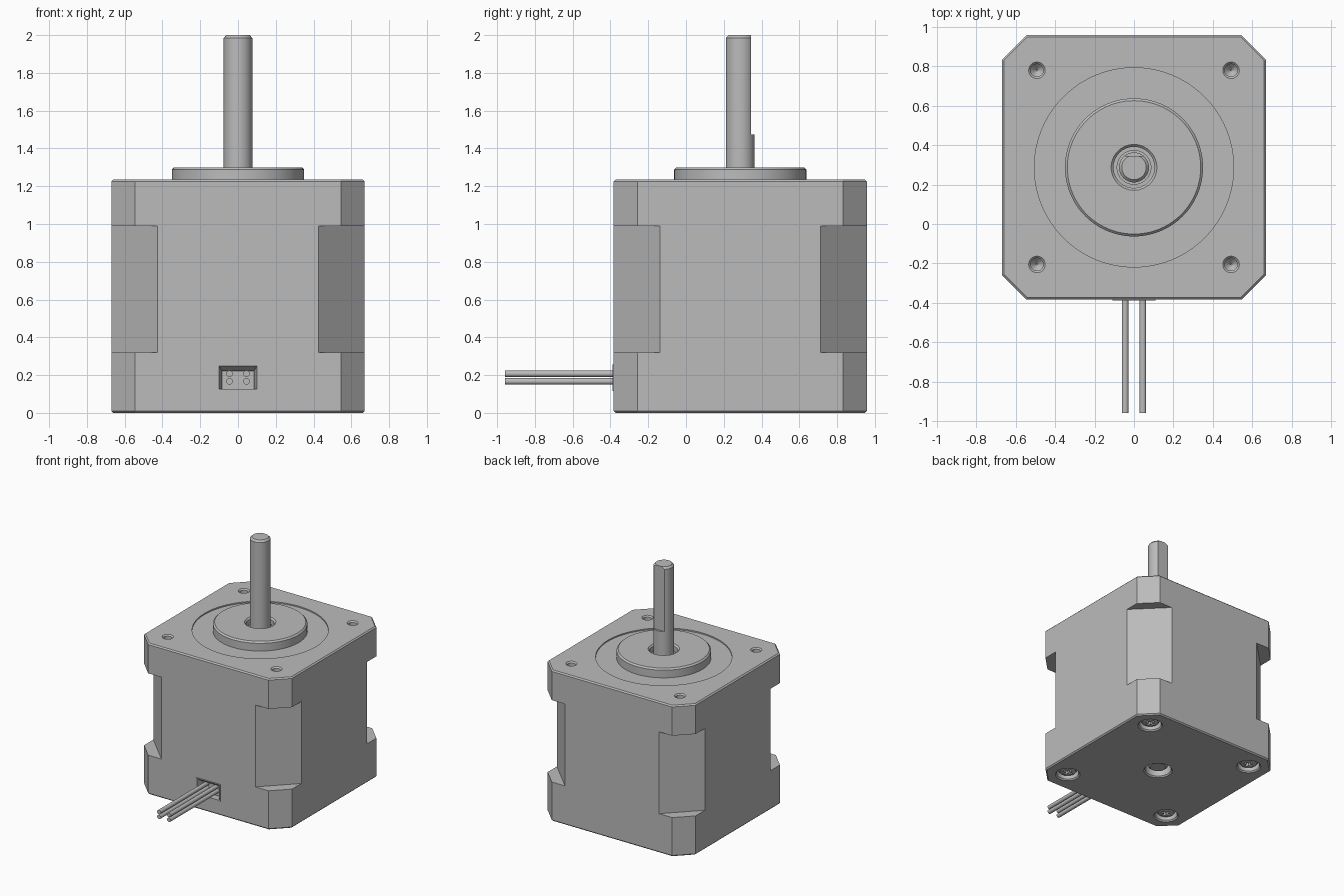
import bpy, bmesh, math
from mathutils import Matrix

cube = bpy.data.objects.get("Cube")
if cube:
    bpy.data.objects.remove(cube, do_unlink=True)

CY = 0.287      # y of the motor axis
HALF = 0.67     # half width of the housing
HOLE = 0.492    # screw offset from the axis

steel = bpy.data.materials.new("grey steel")
steel.use_nodes = True
steel.diffuse_color = (0.5, 0.5, 0.5, 1)
steel.node_tree.nodes["Principled BSDF"].inputs["Base Color"].default_value = (0.5, 0.5, 0.5, 1)


def finish(name, bm):
    bmesh.ops.recalc_face_normals(bm, faces=bm.faces)
    mesh = bpy.data.meshes.new(name)
    bm.to_mesh(mesh)
    bm.free()
    mesh.materials.append(steel)
    obj = bpy.data.objects.new(name, mesh)
    bpy.context.collection.objects.link(obj)
    return obj


def loft(name, rings):
    """Closed solid through rings of equal point count."""
    bm = bmesh.new()
    loops = [[bm.verts.new(p) for p in ring] for ring in rings]
    n = len(loops[0])
    for a, b in zip(loops, loops[1:]):
        for i in range(n):
            j = (i + 1) % n
            bm.faces.new((a[i], a[j], b[j], b[i]))
    bm.faces.new(loops[0])
    bm.faces.new(loops[-1])
    return finish(name, bm)


def lathe(name, profile, x=0, y=CY, sides=48):
    """Solid of revolution about a vertical axis, capped at both ends."""
    angles = [2 * math.pi * i / sides for i in range(sides)]
    return loft(name, [[(x + r * math.cos(a), y + r * math.sin(a), z) for a in angles]
                       for r, z in profile])


def box(name, lo, hi):
    bm = bmesh.new()
    size = [b - a for a, b in zip(lo, hi)]
    mid = [(a + b) / 2 for a, b in zip(lo, hi)]
    bmesh.ops.create_cube(bm, size=1, matrix=Matrix.Translation(mid) @ Matrix.Diagonal((*size, 1)))
    return finish(name, bm)


def octagon(z, cut, inset=0):
    h = HALF - inset
    k = h - (cut - 0.586 * inset)
    pts = [(h, -k), (h, k), (k, h), (-k, h), (-h, k), (-h, -k), (-k, -h), (k, -h)]
    return [(x, y + CY, z) for x, y in pts]


def carve(obj, cutters):
    bpy.context.view_layer.objects.active = obj
    for cutter in cutters:
        mod = obj.modifiers.new("cut", "BOOLEAN")
        mod.operation = "DIFFERENCE"
        mod.solver = "EXACT"
        mod.object = cutter
        bpy.ops.object.modifier_apply(modifier=mod.name)
        bpy.data.objects.remove(cutter, do_unlink=True)


def pocket(name, grow, back):
    """Connector opening whose upper lip slopes inward."""
    def rect(y, w, top):
        w, top, low = w + grow, top + grow, 0.126 - grow
        return [(-w, y, low), (w, y, low), (w, y, top), (-w, y, top)]
    return loft(name, [rect(-0.42, 0.1, 0.248), rect(-0.386, 0.1, 0.248),
                       rect(-0.35, 0.085, 0.222), rect(back, 0.085, 0.222)])


corners = [(sx * HOLE, CY + sy * HOLE) for sx in (-1, 1) for sy in (-1, 1)]

# Housing: two end caps around a core with deeper corner cuts
bottom_cap = loft("bottom_cap", [octagon(0, 0.125, 0.01), octagon(0.01, 0.125), octagon(0.32, 0.125)])
core = loft("core", [octagon(0.32, 0.245), octagon(0.99, 0.245)])
top_cap = loft("top_cap", [octagon(0.99, 0.125), octagon(1.225, 0.125), octagon(1.235, 0.125, 0.01)])

# Top cap: shallow ring step and four threaded holes
cuts = [lathe("step_cutter", [(0.505, 1.225), (0.505, 1.3)], sides=96)]
for x, y in corners:
    cuts.append(lathe("hole_cutter", [(0.004, 1.11), (0.032, 1.14), (0.032, 1.225),
                                      (0.042, 1.235), (0.052, 1.245)], x, y, 32))
carve(top_cap, cuts)

# Bottom cap: countersunk screw wells, rear shaft well, connector opening
cuts = [lathe("rear_cutter", [(0.12, -0.01), (0.1, 0.01), (0.1, 0.09)])]
for x, y in corners:
    cuts.append(lathe("well_cutter", [(0.105, -0.01), (0.085, 0.01), (0.085, 0.07)], x, y))
cuts.append(box("socket_cutter", (-0.108, -0.5, 0.118), (0.108, -0.3, 0.253)))
carve(bottom_cap, cuts)

# Pilot boss with a central well
lathe("pilot_boss", [(0.35, 1.2), (0.35, 1.288), (0.338, 1.3), (0.116, 1.3),
                     (0.104, 1.288), (0.104, 1.24), (0.088, 1.24), (0.088, 1.262),
                     (0.07, 1.262)], sides=96)

# Shaft with chamfered tip and a flat on its rear side
shaft = lathe("shaft", [(0.062, 1.2), (0.076, 1.215), (0.076, 1.985), (0.062, 2)])
carve(shaft, [box("flat_cutter", (-0.2, CY + 0.058, 1.475), (0.2, CY + 0.2, 2.1))])
lathe("rear_shaft_end", [(0.06, 0.03), (0.075, 0.042), (0.075, 0.1)])

# Cross-head screws in the bottom wells
for x, y in corners:
    screw = lathe("screw", [(0.04, 0.02), (0.062, 0.026), (0.072, 0.038), (0.072, 0.08)], x, y, 32)
    carve(screw, [box("slot_a", (x - 0.04, y - 0.01, 0), (x + 0.04, y + 0.01, 0.05)),
                  box("slot_b", (x - 0.01, y - 0.04, 0), (x + 0.01, y + 0.04, 0.05))])

# Connector frame and its four wires
connector = box("connector", (-0.11, -0.389, 0.116), (0.11, -0.3, 0.255))
carve(connector, [pocket("pocket_cutter", 0, -0.33)])
for x in (-0.045, 0.045):
    for z in (0.167, 0.207):
        bm = bmesh.new()
        bmesh.ops.create_cone(bm, cap_ends=True, segments=24, radius1=0.017, radius2=0.017, depth=0.637,
                              matrix=Matrix.Translation((x, -0.6385, z)) @ Matrix.Rotation(math.pi / 2, 4, "X"))
        finish("wire", bm)

# Smooth the round parts, keep the hard edges
bpy.ops.object.select_all(action="DESELECT")
for obj in bpy.context.collection.objects:
    if obj.type == "MESH":
        obj.select_set(True)
        bpy.context.view_layer.objects.active = obj
bpy.ops.object.shade_smooth_by_angle(angle=math.radians(30))
